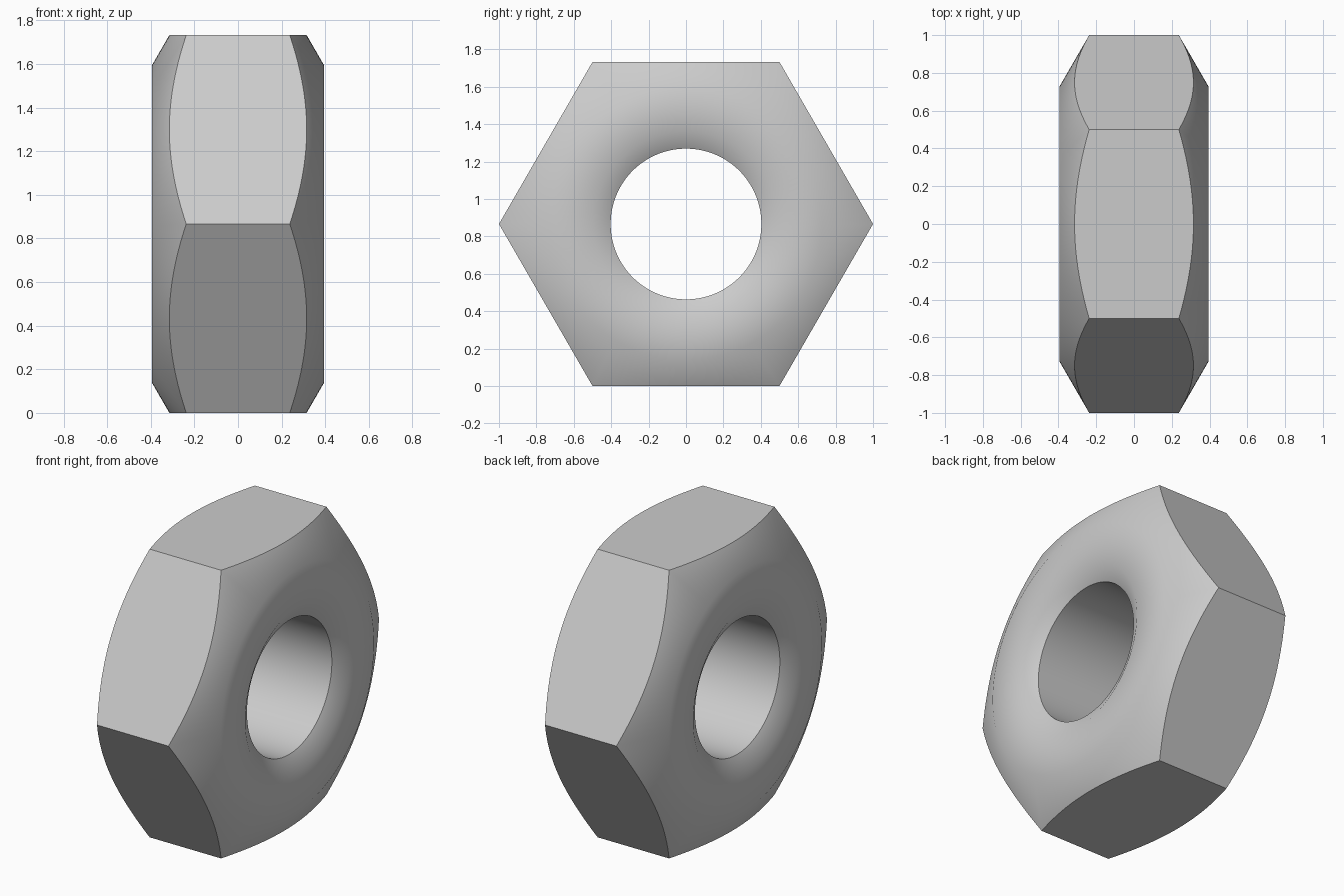
import bpy
import bmesh
from math import cos, sin, pi, radians, sqrt

if "Cube" in bpy.data.objects:
    bpy.data.objects.remove(bpy.data.objects["Cube"], do_unlink=True)

SEGMENTS = 144
HALF_WIDTH = 0.395
BORE = 0.403
BORE_RIM = 0.495
FACE_RIM = 0.727
APOTHEM = sqrt(3) / 2
SLOPE = 1 / sqrt(3)          # both chamfers lean 30 degrees


def hex_radius(angle):
    """Distance from the axis to the hexagon, with a corner at angle 0."""
    return APOTHEM / cos(angle % (pi / 3) - pi / 6)


def section(angle):
    """Closed radial cross-section as (x, radius) pairs."""
    outer = hex_radius(angle)
    half = [
        (HALF_WIDTH - (BORE_RIM - BORE) * SLOPE, BORE),
        (HALF_WIDTH, BORE_RIM),
        (HALF_WIDTH, FACE_RIM),
        (HALF_WIDTH - (outer - FACE_RIM) * SLOPE, outer),
    ]
    return half + [(-x, r) for x, r in reversed(half)]


# Plain steel
steel = bpy.data.materials.new("grey_steel")
steel.use_nodes = True
colour = (0.6, 0.6, 0.6, 1)
steel.diffuse_color = colour
steel.node_tree.nodes["Principled BSDF"].inputs["Base Color"].default_value = colour

# Nut body: the section swept around the x axis
bm = bmesh.new()
rings = []
for i in range(SEGMENTS):
    a = 2 * pi * i / SEGMENTS
    rings.append([bm.verts.new((x, r * cos(a), r * sin(a) + APOTHEM))
                  for x, r in section(a)])
for i, ring in enumerate(rings):
    following = rings[(i + 1) % SEGMENTS]
    for j in range(len(ring)):
        k = (j + 1) % len(ring)
        bm.faces.new((ring[j], ring[k], following[k], following[j]))

# Merge each hexagon side into a single flat face
bmesh.ops.recalc_face_normals(bm, faces=bm.faces)
seams = [e for e in bm.edges
         if len(e.link_faces) == 2
         and abs(e.verts[0].co.x + e.verts[1].co.x) > 9
         ]
bmesh.ops.dissolve_edges(bm, edges=seams)

mesh = bpy.data.meshes.new("hex_nut")
bm.to_mesh(mesh)
bm.free()
mesh.materials.append(steel)
nut = bpy.data.objects.new("hex_nut", mesh)
bpy.context.collection.objects.link(nut)

# Smooth bore and chamfers, sharp hexagon edges
bpy.ops.object.select_all(action="DESELECT")
nut.select_set(True)
bpy.context.view_layer.objects.active = nut
bpy.ops.object.shade_smooth_by_angle(angle=radians(40))
